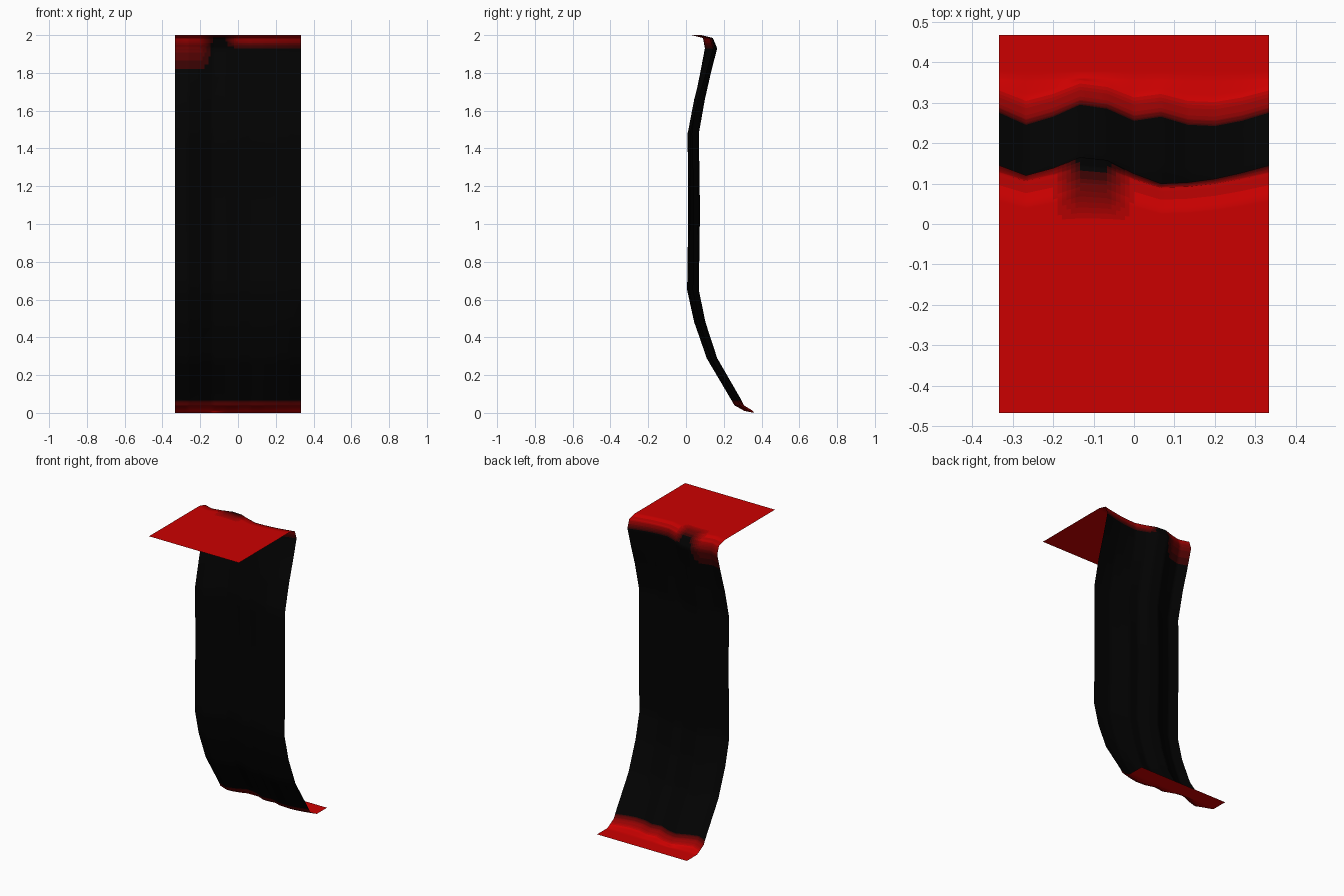
import bpy, bmesh

if "Cube" in bpy.data.objects:
    bpy.data.objects.remove(bpy.data.objects["Cube"])

LEVELS = 10   # red-to-black colour steps
SUB = 6       # linear subdivisions of each control cell
RED, BLACK = (0.6, 0.0, 0.0), (0.0008, 0.0008, 0.0008)

# Wavy cross-sections of the cliff at the lip, the wall and the foot
lip = [.045, .02, .038, .065, .058, .025, 0, .003, .012, .027, .045]
wall = [.015, .003, .03, .065, .055, .03, .035, .02, .005, .008, .015]
foot = [.045, .015, .035, .065, .055, .025, .035, .015, .012, .025, .045]
xs = [-1 / 3 + i / 15 for i in range(11)]

# Cliff profile: y, z, lip / wall / foot wave strengths, blackness
profile = [
    (-.467, 2, 0, 0, 0, 0), (0, 2, 0, 0, 0, 0), (.03, 2, .8, 0, 0, 0),
    (.09, 1.985, .8, 0, 0, .1), (.10, 1.93, 1, 0, 0, 1),
    (.07, 1.8, .8, .15, 0, 1), (.035, 1.66, .5, .5, 0, 1),
    (.003, 1.48, .15, .85, 0, 1), (.008, 1.14, 0, 1, 0, 1),
    (.008, 1, 0, 1, 0, 1), (.003, .65, 0, 1, 0, 1),
    (.038, .48, 0, .8, .2, 1), (.10, .29, 0, .4, .6, 1),
    (.227, .07, 0, 0, 1, 1), (.245, .04, 0, 0, .95, .5),
    (.30, .01, 0, 0, .85, 0), (.36, 0, 0, 0, 0, 0), (.467, 0, 0, 0, 0, 0)]


def control(r, c):
    """Position and blackness of one control point."""
    y, z, a, b, d, k = profile[r]
    if c in (3, 4) and r in (2, 3):      # dark patch running over the lip
        k = 1 if r == 3 else .6
    if c in (0, 1, 2) and r == 4:        # red spilling over one corner
        k = .65
    return (xs[c], y + a * lip[c] + b * wall[c] + d * foot[c], z, k)


def sample(i, j):
    """Bilinear sample of the control grid in subdivided steps."""
    r, c = min(int(i / SUB), len(profile) - 2), min(int(j / SUB), 9)
    u, v = i / SUB - r, j / SUB - c
    a, b, d, e = control(r, c), control(r, c + 1), control(r + 1, c), control(r + 1, c + 1)
    return [(p * (1 - v) + q * v) * (1 - u) + (s * (1 - v) + t * v) * u
            for p, q, s, t in zip(a, b, d, e)]


# Open cliff sheet: upper ledge, wall and foot
bm = bmesh.new()
rows, cols = (len(profile) - 1) * SUB, 10 * SUB
grid = [[bm.verts.new(sample(i, j)[:3]) for j in range(cols + 1)] for i in range(rows + 1)]
for i in range(rows):
    for j in range(cols):
        # Wound so the surface faces up and towards +y
        f = bm.faces.new((grid[i][j], grid[i][j + 1], grid[i + 1][j + 1], grid[i + 1][j]))
        f.smooth = True
        f.material_index = round(sample(i + .5, j + .5)[3] * (LEVELS - 1))

mesh = bpy.data.meshes.new("cliff_sheet")
bm.to_mesh(mesh)
bm.free()
cliff = bpy.data.objects.new("cliff_sheet", mesh)
bpy.context.collection.objects.link(cliff)

# Red ground fading quickly to black rock
for n in range(LEVELS):
    t = (n / (LEVELS - 1)) ** .6
    m = bpy.data.materials.new(f"rock_shade_{n}")
    m.diffuse_color = [p * (1 - t) + q * t for p, q in zip(RED, BLACK)] + [1]
    m.use_nodes = True
    m.node_tree.nodes["Principled BSDF"].inputs["Base Color"].default_value = m.diffuse_color
    mesh.materials.append(m)
